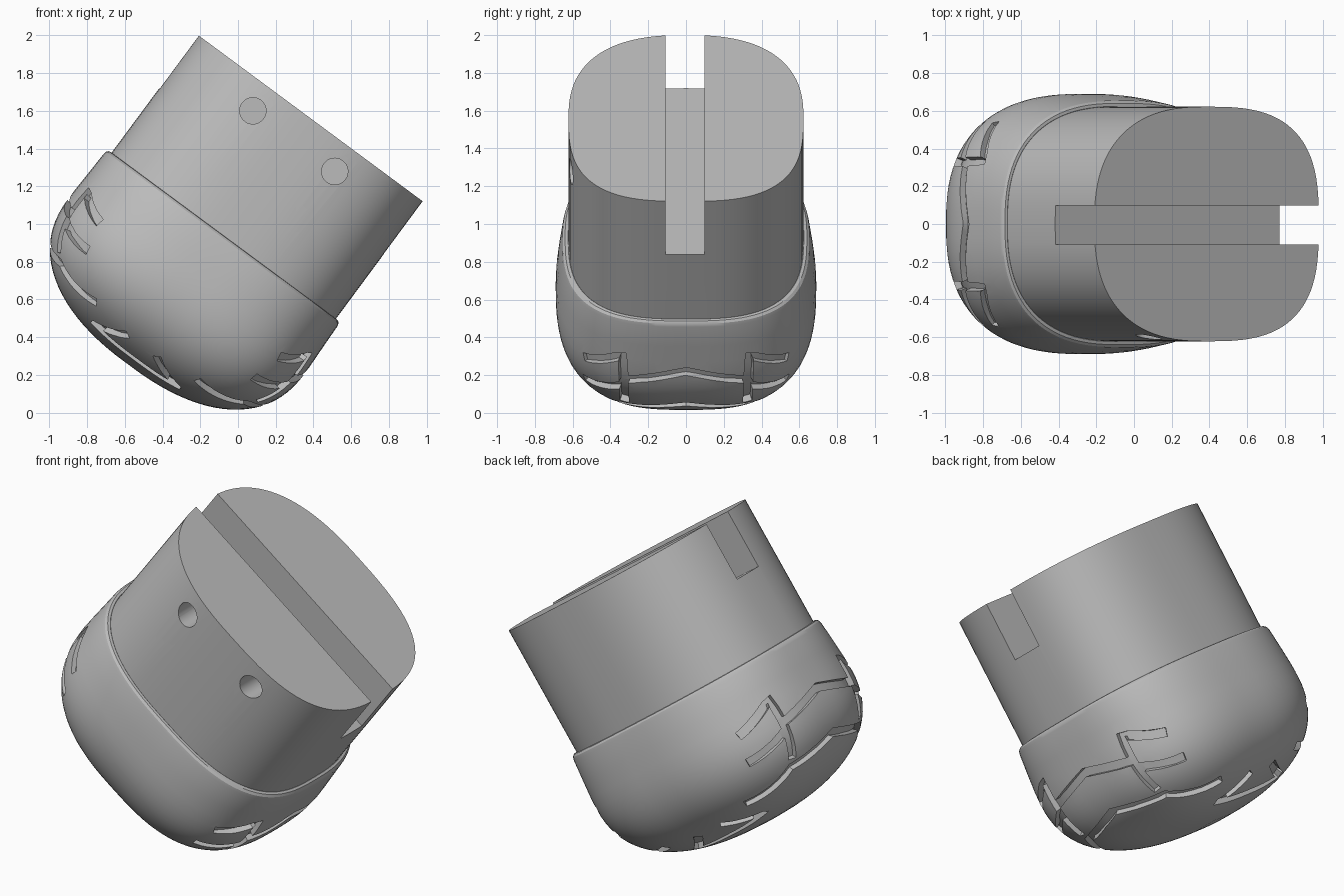
import bpy, bmesh, math
from mathutils import Vector, Matrix
from mathutils.bvhtree import BVHTree

if "Cube" in bpy.data.objects:
    bpy.data.objects.remove(bpy.data.objects["Cube"])

grey = bpy.data.materials.new("plain_grey")
grey.use_nodes = True
grey.diffuse_color = (0.5, 0.5, 0.5, 1)
grey.node_tree.nodes["Principled BSDF"].inputs["Base Color"].default_value = (0.5, 0.5, 0.5, 1)

SEGMENTS = 96
# Parts are built upright with the top face at the origin, then tilted
TILT = Matrix.Translation((0.385, 0, 1.56)) @ Matrix.Rotation(math.radians(36.5), 4, 'Y')


def power(value, exponent):
    return math.copysign(abs(value) ** exponent, value)


def section(half_x, half_y, z):
    """Rounded section, a little squarer on its +x half."""
    ring = []
    for i in range(SEGMENTS):
        a = 2 * math.pi * i / SEGMENTS
        e = 2 / 2.9 if math.cos(a) > 0 else 2 / 2.5
        ring.append((half_x * power(math.cos(a), e), half_y * power(math.sin(a), e), z))
    return ring


def loft(rings):
    bm = bmesh.new()
    loops = [[bm.verts.new(p) for p in ring] for ring in rings]
    count = len(rings[0])
    for lower, upper in zip(loops, loops[1:]):
        for i in range(count):
            j = (i + 1) % count
            bm.faces.new((lower[i], lower[j], upper[j], upper[i]))
    bm.faces.new(loops[0])
    bm.faces.new(loops[-1])
    bmesh.ops.recalc_face_normals(bm, faces=bm.faces)
    return bm


def make(name, bm):
    mesh = bpy.data.meshes.new(name)
    bm.to_mesh(mesh)
    bm.free()
    mesh.materials.append(grey)
    ob = bpy.data.objects.new(name, mesh)
    bpy.context.scene.collection.objects.link(ob)
    return ob


def cut(target, bm):
    """Subtract a shape from the target, then discard the cutter."""
    cutter = make("cutter", bm)
    cutter.hide_render = True
    mod = target.modifiers.new("cut", 'BOOLEAN')
    mod.operation, mod.solver, mod.object = 'DIFFERENCE', 'EXACT', cutter
    bpy.context.view_layer.objects.active = target
    bpy.ops.object.modifier_apply(modifier=mod.name)
    bpy.data.objects.remove(cutter)


# Plug with a slot across the top and two pin holes in the front
plug = make("plug", loft([section(0.74, 0.622, -0.9), section(0.74, 0.622, 0)]))
slot = bmesh.new()
bmesh.ops.create_cube(slot, size=1, matrix=Matrix.Translation((0, -0.005, 0))
                      @ Matrix.Diagonal((2, 0.206, 0.7, 1)))
cut(plug, slot)
for x in (-0.27, 0.27):
    hole = bmesh.new()
    bmesh.ops.create_cone(hole, cap_ends=True, segments=32, radius1=0.07, radius2=0.07, depth=0.7,
                          matrix=Matrix.Translation((x, -0.4, -0.15)) @ Matrix.Rotation(math.pi / 2, 4, 'X'))
    cut(plug, hole)

# Rounded sole: soft lip, slight bulge, then a domed underside
rings = [section(*r) for r in ((0.7, 0.58, -0.8), (0.742, 0.624, -0.774), (0.756, 0.64, -0.776),
                               (0.766, 0.652, -0.787), (0.77, 0.657, -0.805),
                               (0.774, 0.675, -0.93), (0.778, 0.686, -1.03))]
DOME_STEPS = 22
for i in range(DOME_STEPS):
    a = math.pi / 2 * i / DOME_STEPS
    width = math.cos(a) ** (2 / 2.35)
    rings.append(section(0.78 * width, 0.69 * width, -1.1 - 0.525 * math.sin(a) ** (2 / 2.35)))
sole_shape = loft(rings)
surface = BVHTree.FromBMesh(sole_shape)
sole = make("sole", sole_shape)


def groove(points, width=0.05, depth=0.035):
    """Channel along the sole; points are (degrees round the sole, y)."""
    path = []
    for (a0, y0), (a1, y1) in zip(points, points[1:]):
        path += [(a0 + (a1 - a0) * k / 6, y0 + (y1 - y0) * k / 6) for k in range(6)]
    path.append(points[-1])
    hits = []
    for a, y in path:
        a = math.radians(a)
        spot, normal, _, _ = surface.ray_cast(Vector((0, y, -1.05)), Vector((math.sin(a), 0, -math.cos(a))))
        hits.append((spot, normal, depth * min(1, (0.62 - abs(y)) / 0.14)))
    sections = []
    for i, (spot, normal, deep) in enumerate(hits):
        along = hits[min(i + 1, len(hits) - 1)][0] - hits[max(i - 1, 0)][0]
        side = along.cross(normal).normalized() * width / 2
        up, down = normal * 0.03, normal * -deep
        sections.append([spot - side + down, spot + side + down, spot + side + up, spot - side + up])
    cut(sole, loft(sections))


# Tread grooves, mirrored end to end and side to side
for end in (-1, 1):
    groove([(81 * end, -0.325), (87 * end, 0), (81 * end, 0.325)])
    groove([(39 * end, -0.5), (60 * end, -0.33), (67 * end, 0), (60 * end, 0.33), (39 * end, 0.5)])
    for side in (-1, 1):
        groove([(84 * end, 0.54 * side), (93 * end, 0.335 * side), (64 * end, 0.325 * side)])
        groove([(78 * end, 0.325 * side), (68 * end, 0.54 * side)])
        groove([(29 * end, 0.34 * side), (12 * end, 0.5 * side)])
for side in (-1, 1):
    groove([(-30, 0.34 * side), (0, 0.34 * side), (30, 0.34 * side)])

# Tilt the parts into place and smooth the curved faces
bpy.ops.object.select_all(action='DESELECT')
for ob in (plug, sole):
    ob.matrix_world = TILT
    ob.select_set(True)
    bpy.context.view_layer.objects.active = ob
bpy.ops.object.shade_smooth_by_angle(angle=math.radians(30))
